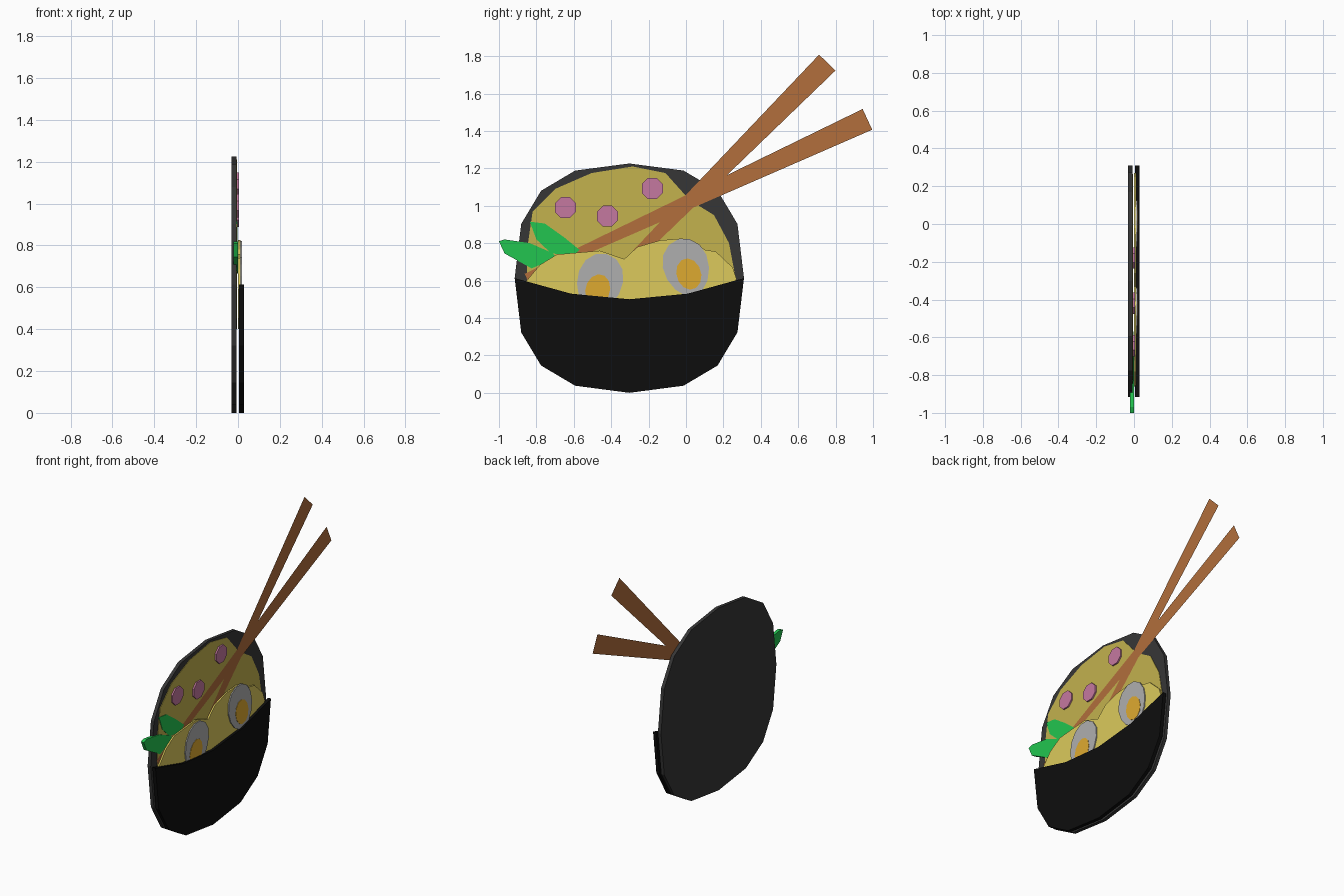
import bpy, bmesh
from math import sin, cos, pi, radians
from mathutils import Vector

if "Cube" in bpy.data.objects:
    bpy.data.objects.remove(bpy.data.objects["Cube"])


def material(name, rgb):
    m = bpy.data.materials.new(name)
    m.diffuse_color = (*rgb, 1)
    m.use_nodes = True
    m.node_tree.nodes["Principled BSDF"].inputs["Base Color"].default_value = m.diffuse_color
    return m


BLACK = material("bowl_black", (0.004, 0.004, 0.004))
CHAR = material("bowl_inner", (0.037, 0.037, 0.037))
BROTH = material("broth_yellow", (0.546, 0.445, 0.076))
NOODLE = material("noodle_yellow", (0.716, 0.591, 0.107))
WOOD = material("wood", (0.445, 0.156, 0.045))
GREEN = material("leaf_green", (0.016, 0.558, 0.08))
PINK = material("topping_pink", (0.558, 0.188, 0.352))
WHITE = material("egg_white", (0.43, 0.43, 0.43))
YOLK = material("egg_yolk", (0.73, 0.402, 0.03))


def slab(name, outline, x0, x1, mat):
    """Flat cut-out in the YZ plane, extruded from x0 to x1 (flat sheet if equal)."""
    bm = bmesh.new()
    face = bm.faces.new([bm.verts.new((x0, y, z)) for y, z in outline])
    if x1 > x0:
        ext = bmesh.ops.extrude_face_region(bm, geom=[face])
        moved = [v for v in ext["geom"] if isinstance(v, bmesh.types.BMVert)]
        bmesh.ops.translate(bm, verts=moved, vec=(x1 - x0, 0, 0))
        bmesh.ops.recalc_face_normals(bm, faces=bm.faces)
    else:
        face.normal_update()
        if face.normal.x < 0:
            face.normal_flip()
    me = bpy.data.meshes.new(name)
    bm.to_mesh(me)
    bm.free()
    me.materials.append(mat)
    ob = bpy.data.objects.new(name, me)
    bpy.context.collection.objects.link(ob)
    return ob


def oval(cy, cz, ry, rz, tilt=0, n=14, taper=0):
    """Egg-like outline; taper narrows the lower end."""
    t, pts = radians(tilt), []
    for i in range(n):
        a = 2 * pi * (i + 0.5) / n
        y, z = ry * cos(a) * (1 + taper * sin(a)), rz * sin(a)
        pts.append((cy + y * cos(t) - z * sin(t), cz + y * sin(t) + z * cos(t)))
    return pts


# Bowl: rounded back plate and the lower front wall
CY, CZ, R = -0.303, 0.613, 0.613
quarter = [(R, 0), (0.578, 0.29), (0.472, 0.467), (0.29, 0.575), (0, R)]
upper = quarter + [(-y, z) for y, z in quarter[-2::-1]]
lower = [(y, -z) for y, z in upper[::-1]]
place = lambda pts: [(CY + y, CZ + z) for y, z in pts]
slab("bowl_back", place(upper + lower[1:-1]), -0.031, -0.008, CHAR)
lip = [(0.312, -0.083), (0, -0.113), (-0.312, -0.083)]
slab("bowl_front", place(lower + lip), 0.005, 0.028, BLACK)

# Broth behind and noodle heap in front
slab("broth", [(-.85, .6), (-.85, .765), (-.82, .97), (-.70, 1.09), (-.505, 1.175),
               (-.285, 1.21), (-.11, 1.175), (.02, 1.03), (.15, .95), (.23, .80),
               (.265, .615), (.2, .45), (-.3, .4), (-.78, .45)], -0.01, -0.005, BROTH)
slab("noodles", [(-.86, .59), (-.78, .685), (-.69, .74), (-.46, .76), (-.33, .715),
                 (-.26, .78), (-.14, .815), (-.02, .825), (.05, .805), (.10, .765),
                 (.16, .755), (.25, .67), (.27, .61), (.2, .45), (-.3, .4),
                 (-.75, .45)], 0.001, 0.011, NOODLE)

# Egg halves with yolks
for side, y, z, tilt, yy, yz in (("right", .002, .67, 16, .015, .635),
                                 ("left", -.462, .59, -14, -.472, .55)):
    slab("egg_" + side, oval(y, z, .122, .157, tilt, 14, .1), 0.008, 0.018, WHITE)
    slab("yolk_" + side, oval(yy, yz, .066, .085, tilt, 12), 0.017, 0.020, YOLK)

# Pink rounded slices
for i, (y, z) in enumerate([(-.645, .99), (-.42, .945), (-.18, 1.092)]):
    slab(f"topping_{i + 1}", oval(y, z, .061, .061, 0, 8), -0.007, 0.005, PINK)

# Green leaves at the left rim
slab("leaf_upper", [(-.835, .915), (-.755, .905), (-.65, .83), (-.57, .765),
                    (-.6, .735), (-.72, .745), (-.8, .82)], -0.014, -0.002, GREEN)
slab("leaf_lower", [(-1.0, .81), (-.97, .82), (-.835, .80), (-.72, .75),
                    (-.69, .725), (-.825, .665), (-.97, .745)], -0.022, -0.001, GREEN)

# Chopsticks: thin flat tapered strips
for i, (tip, end) in enumerate([((-.855, .62), (.97, 1.462)), ((-.62, .38), (.755, 1.765))]):
    a, b = Vector(tip), Vector(end)
    d = (b - a).normalized()
    n = Vector((-d.y, d.x))
    x = -0.003 + 0.0006 * (1 - i)
    slab(f"chopstick_{i + 1}", [a + n * .018, a - n * .018, b - n * .061, b + n * .061],
         x, x, WOOD)
